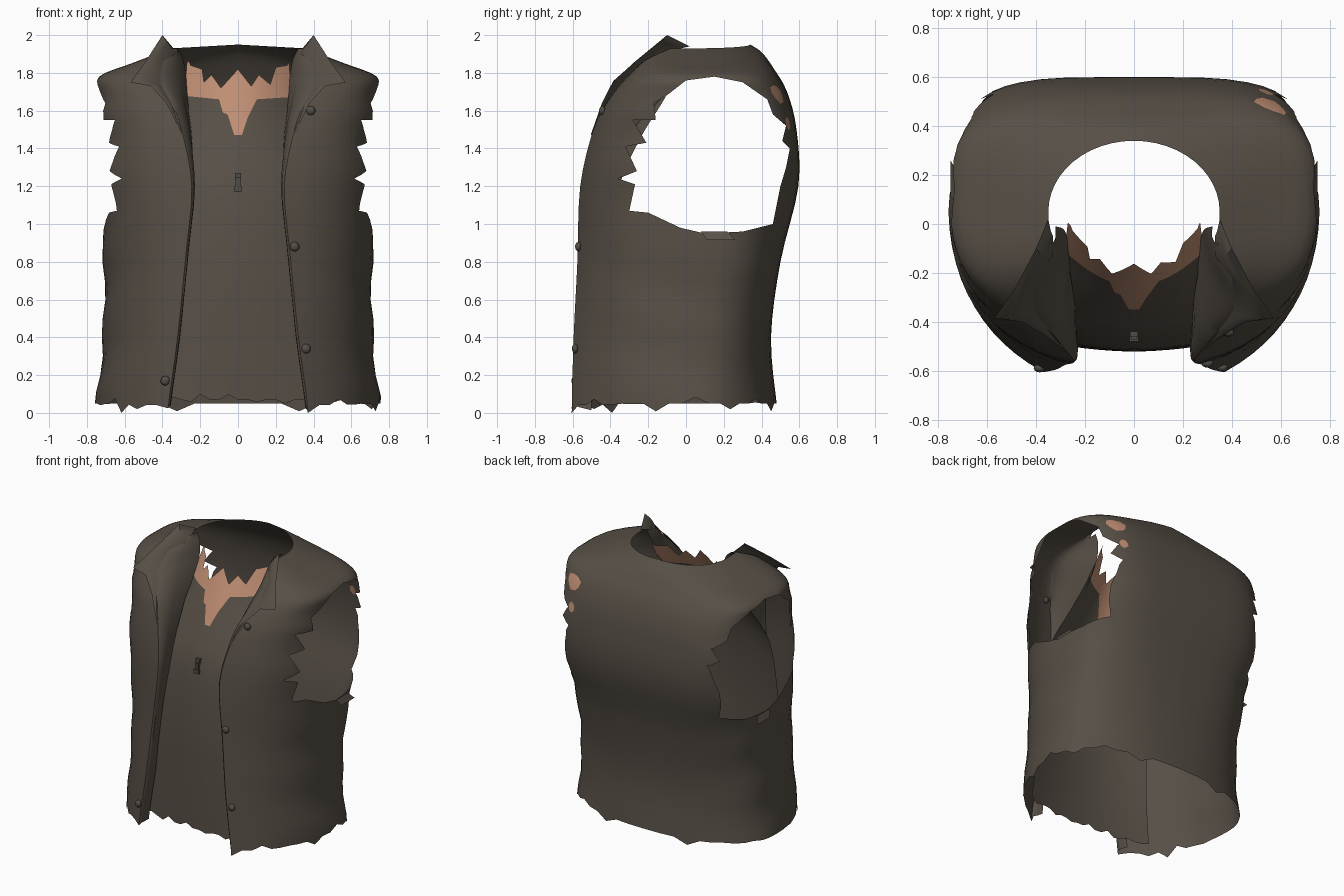
import bpy, bmesh, math, random
from mathutils import Vector
from mathutils.bvhtree import BVHTree

random.seed(4)
cube = bpy.data.objects.get("Cube")
if cube:
    bpy.data.objects.remove(cube)


def material(name, rgb):
    m = bpy.data.materials.new(name)
    m.use_nodes = True
    m.diffuse_color = (*rgb, 1)
    bsdf = next(n for n in m.node_tree.nodes if n.type == 'BSDF_PRINCIPLED')
    bsdf.inputs["Base Color"].default_value = (*rgb, 1)
    bsdf.inputs["Roughness"].default_value = 0.9
    return m


CLOTH = material("brown cloth", (.095, .078, .061))
SKIN = material("bare skin", (.52, .27, .17))
METAL = material("dark metal", (.085, .073, .06))


def smooth_rows(rows, steps):
    """Catmull-Rom interpolation through rows of equal length."""
    out = []
    for i in range(len(rows) - 1):
        p0, p1, p2 = rows[max(i - 1, 0)], rows[i], rows[i + 1]
        p3 = rows[min(i + 2, len(rows) - 1)]
        for s in range(steps):
            t = s / steps
            out.append([b + .5 * t * (c - a + t * (2*a - 5*b + 4*c - d + t * (3*(b - c) + d - a)))
                        for a, b, c, d in zip(p0, p1, p2, p3)])
    return out + [list(rows[-1])]


def grid(rows):
    bm = bmesh.new()
    vs = [[bm.verts.new(p) for p in row] for row in rows]
    for lo, hi in zip(vs, vs[1:]):
        for i in range(len(lo) - 1):
            bm.faces.new((lo[i], lo[i + 1], hi[i + 1], hi[i]))
    bmesh.ops.recalc_face_normals(bm, faces=bm.faces)
    return bm


def finish(name, bm, *mats):
    me = bpy.data.meshes.new(name)
    bm.to_mesh(me)
    ob = bpy.data.objects.new(name, me)
    bpy.context.collection.objects.link(ob)
    for m in mats:
        me.materials.append(m)
    bpy.ops.object.select_all(action='DESELECT')
    ob.select_set(True)
    bpy.context.view_layer.objects.active = ob
    bpy.ops.object.shade_smooth_by_angle(angle=math.radians(45))
    return ob


def inside(u, z, poly):
    hit = False
    for (a, b), (c, d) in zip(poly, poly[1:] + poly[:1]):
        if (b > z) != (d > z) and u < a + (z - b) * (c - a) / (d - b):
            hit = not hit
    return hit


def cut(bm, poly, axis, where, skin=False):
    """Score the outline into the cloth, then remove the area or colour it as skin."""
    for (a, b), (c, d) in zip(poly, poly[1:] + poly[:1]):
        faces = []
        for f in bm.faces:
            us, zs = [v.co[axis] for v in f.verts], [v.co.z for v in f.verts]
            if (where(f.calc_center_median()) and min(us) <= max(a, c) and max(us) >= min(a, c)
                    and min(zs) <= max(b, d) and max(zs) >= min(b, d)):
                faces.append(f)
        geom = set(faces)
        for f in faces:
            geom.update(f.edges)
            geom.update(f.verts)
        co, no = Vector((0, 0, b)), Vector((0, 0, c - a))
        co[axis], no[axis] = a, b - d
        bmesh.ops.bisect_plane(bm, geom=list(geom), dist=1e-5, plane_co=co, plane_no=no)
    picked = []
    for f in bm.faces:
        p = f.calc_center_median()
        if where(p) and inside(p[axis], p.z, poly):
            picked.append(f)
    if skin:
        for f in picked:
            f.material_index = 1
    else:
        bmesh.ops.delete(bm, geom=picked, context='FACES')


def tear_hem(row, amount):
    for i, p in enumerate(row):
        if i % 3 == 0 or random.random() < .15:
            p.z = max(0, p.z + random.uniform(-amount, amount))


# Vest body: front z, x, y; side z, x; back z, y; corner roundness; x, y of the turned-in edge
LEVELS = [
    (.04, .37, -.605, .05, .75, .05, .48, .88, .365, -.5),
    (.40, .32, -.595, .40, .715, .4, .45, .8, .315, -.49),
    (.80, .28, -.575, .80, .71, .8, .50, .67, .275, -.48),
    (1.2, .245, -.56, 1.2, .73, 1.2, .595, .5, .235, -.43),
    (1.5, .30, -.49, 1.5, .735, 1.5, .585, .48, .25, -.28),
    (1.66, .36, -.41, 1.68, .74, 1.7, .535, .5, .265, -.13),
    (1.78, .42, -.31, 1.78, .735, 1.83, .46, .52, .275, -.05),
    (1.87, .41, -.21, 1.85, .56, 1.91, .4, .72, .29, -.02),
    (1.93, .345, -.08, 1.93, .35, 1.95, .34, 1, .32, -.01)]
QUARTER = 12


def half_ring(fz, fx, fy, sz, sx, bz, by, e, ix, iy):
    # The turned-in edge rolls forward into the front of the vest
    pts = [Vector((ix, iy, fz)), Vector((ix * .65 + fx * .35 - .01, iy * .4 + fy * .6, fz)),
           Vector((ix * .25 + fx * .75 - .01, iy * .1 + fy * .9, fz))]
    bulge = 2 * (1.1 - .5 * e) * fy
    for i in range(QUARTER):
        t = i / QUARTER
        s = 1 - t
        pts.append(Vector((s*s*fx + (1 - s*s)*sx, s*s*fy + s*t*bulge + t*t*.05, s*fz + t*sz)))
    for i in range(QUARTER + 1):
        a = math.pi / 2 * i / QUARTER
        c = math.cos(a) ** e if i < QUARTER else 0
        pts.append(Vector((sx * c, .05 + (by - .05) * math.sin(a) ** e, bz + (sz - bz) * c)))
    return pts


rings = []
for level in smooth_rows(LEVELS, 4):
    half = half_ring(*level)
    rings.append(half + [Vector((-p.x, p.y, p.z)) for p in reversed(half[:-1])])
for ring in rings[:-14]:                               # loose folds at the waist
    for p in ring:
        p.x *= 1 + .012 * math.sin(p.z * 17 + p.y * 4) * min(1, abs(p.y + .6) * 3)
tear_hem(rings[0], .05)
vest = grid(rings)
front_tree = BVHTree.FromBMesh(vest)

# Ragged armholes on both sides
ARMHOLE = [(.15, 1.78), (.3, 1.75), (.43, 1.66), (.46, 1.58), (.53, 1.52), (.51, 1.44), (.55, 1.4),
           (.53, 1.3), (.5, 1.2), (.46, 1.0), (.3, .96), (.1, .95), (-.03, .98), (-.2, 1.06),
           (-.3, 1.07), (-.27, 1.21), (-.36, 1.24), (-.26, 1.28), (-.32, 1.41), (-.21, 1.43),
           (-.28, 1.55), (-.16, 1.55), (-.17, 1.64), (-.09, 1.69), (0, 1.76)]
cut(vest, ARMHOLE, 1, lambda p: abs(p.x) > .45)


# Worn-through spots on the back of the left shoulder
def blob(x, z, rx, rz, n=9):
    ring = [(i * math.tau / n, random.uniform(.8, 1.15)) for i in range(n)]
    return [(x + rx * r * math.cos(a), z + rz * r * math.sin(a)) for a, r in ring]


for spot in (blob(.56, 1.69, .07, .05), blob(.54, 1.53, .035, .035)):
    cut(vest, spot, 0, lambda p: p.y > .3, skin=True)
finish("vest_body", vest, CLOTH, SKIN)

# Shirt front: z, centre y, curvature, half width
SHIRT = [(.07, -.52, .3, .5), (.4, -.52, .4, .47), (.8, -.51, .5, .45), (1.2, -.46, .6, .42),
         (1.45, -.36, 1, .34), (1.66, -.25, 1.6, .29), (1.86, -.14, 2, .27)]
rows = []
for z, y, k, w in smooth_rows(SHIRT, 4):
    xs = [w * (i / 10 - 1) for i in range(21)]
    rows.append([Vector((x, y + k * x * x, z)) for x in xs])
tear_hem(rows[0], .03)
shirt = grid(rows)
shirt_tree = BVHTree.FromBMesh(shirt)
TEETH = [(-.25, 1.84), (-.19, 1.82), (-.18, 1.75), (-.14, 1.79), (-.09, 1.72), (0, 1.82),
         (.07, 1.73), (.11, 1.79), (.17, 1.74), (.2, 1.83), (.26, 1.84), (.3, 1.95), (-.3, 1.95)]
NECKLINE = [(-.4, 1.95), (-.4, 1.69), (-.1, 1.66), (-.08, 1.59), (-.055, 1.58), (-.02, 1.47),
            (.02, 1.47), (.05, 1.56), (.1, 1.66), (.4, 1.68), (.4, 1.95)]
cut(shirt, TEETH, 0, lambda p: True)
cut(shirt, NECKLINE, 0, lambda p: True, skin=True)
finish("shirt_front", shirt, CLOTH, SKIN)

# Folded lapel flaps: inner x, y, z then outer x, y, z
LAPEL = [(.29, -.50, 1.47, .295, -.505, 1.47), (.35, -.42, 1.64, .38, -.445, 1.64),
         (.40, -.35, 1.73, .46, -.40, 1.73), (.41, -.32, 1.77, .57, -.385, 1.75),
         (.40, -.22, 1.86, .49, -.27, 1.86), (.33, -.13, 1.9, .40, -.10, 2.0),
         (.33, -.05, 1.92, .35, .02, 1.94)]
for side, label in ((1, "left"), (-1, "right")):
    rows = []
    for r in LAPEL:
        a, b = Vector(r[:3]), Vector(r[3:])
        row = []
        for i in range(6):
            p = a.lerp(b, i / 5)
            p.y -= .15 * (b - a).length * math.sin(math.pi * i / 5)   # rounded fold
            row.append(Vector((side * p.x, p.y, p.z)))
        rows.append(row)
    finish(label + "_lapel", grid(rows), CLOTH)

    # Torn scrap hanging below the armhole
    scrap = [[(side * .725, .08, .96), (side * .725, .22, .96)],
             [(side * .75, .11, .915), (side * .75, .26, .915)]]
    finish(label + "_armhole_scrap", grid([[Vector(p) for p in r] for r in scrap]), CLOTH)


def surface_y(tree, x, z):
    hit = tree.ray_cast(Vector((x, -2, z)), Vector((0, 1, 0)))[0]
    return hit.y if hit else -.5


# Snap buttons
for i, (x, z) in enumerate(((.385, 1.6), (.3, .88), (.36, .34), (-.385, .17))):
    bm = bmesh.new()
    bmesh.ops.create_uvsphere(bm, u_segments=12, v_segments=8, radius=.025)
    bmesh.ops.scale(bm, vec=(1, .7, 1), verts=bm.verts)
    bmesh.ops.translate(bm, vec=(x, surface_y(front_tree, x, z) - .006, z), verts=bm.verts)
    finish("button_%d" % (i + 1), bm, METAL)

# Zip pull: slider, link and tab
for name, z, w, h in (("zip_slider", 1.255, .032, .03), ("zip_link", 1.215, .024, .06),
                      ("zip_tab", 1.185, .038, .03)):
    bm = bmesh.new()
    bmesh.ops.create_cube(bm, size=1)
    bmesh.ops.scale(bm, vec=(w, .022, h), verts=bm.verts)
    bmesh.ops.translate(bm, vec=(0, surface_y(shirt_tree, 0, z) - .006, z), verts=bm.verts)
    finish(name, bm, METAL)
